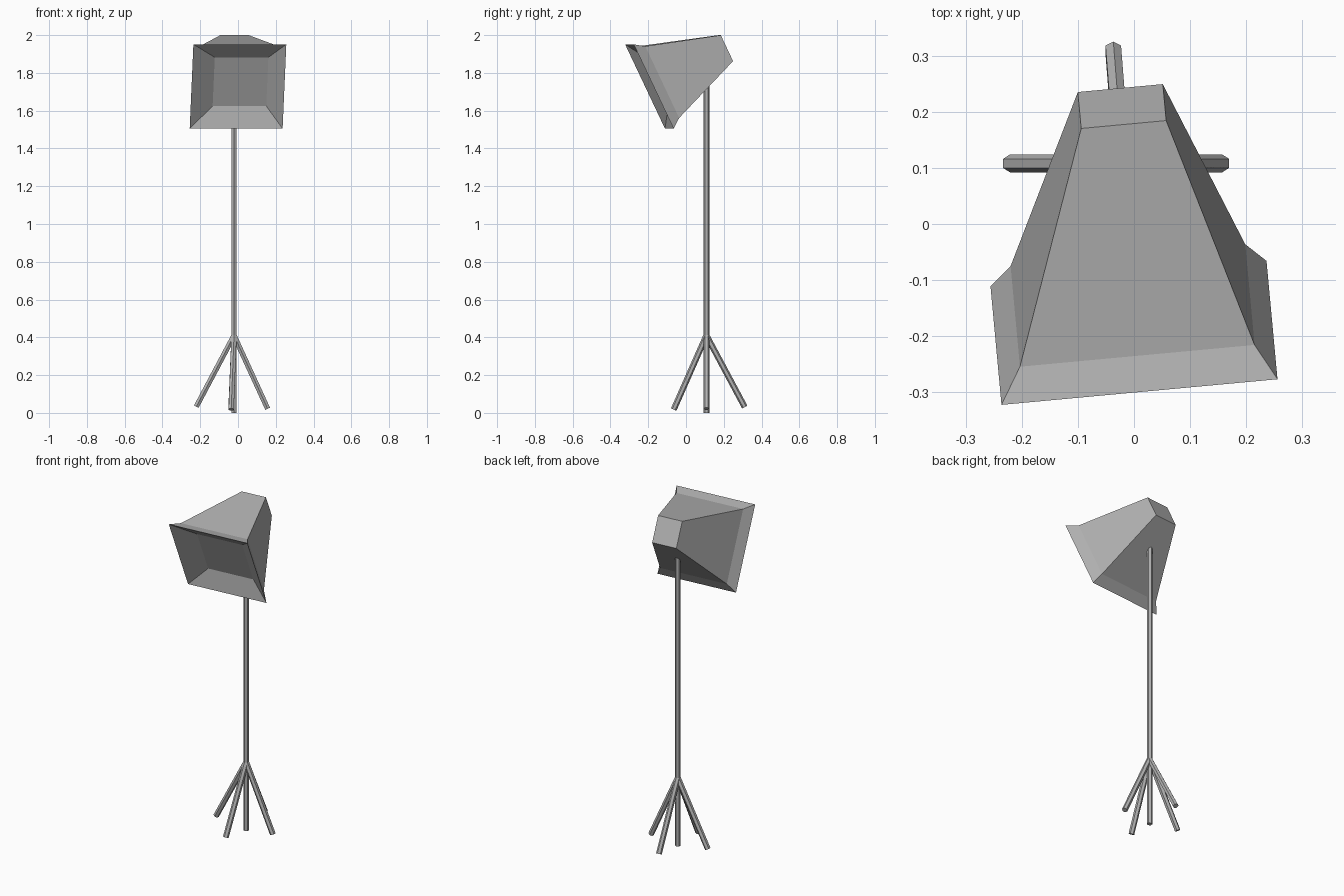
import bpy
import bmesh
from math import radians
from mathutils import Vector

cube = bpy.data.objects.get("Cube")
if cube:
    bpy.data.objects.remove(cube, do_unlink=True)

# Single painted-metal colour
grey = bpy.data.materials.new("plain grey")
grey.use_nodes = True
colour = (0.45, 0.45, 0.45, 1)
grey.diffuse_color = colour
grey.node_tree.nodes["Principled BSDF"].inputs["Base Color"].default_value = colour


def add_object(name, bm):
    bmesh.ops.recalc_face_normals(bm, faces=bm.faces)
    mesh = bpy.data.meshes.new(name)
    bm.to_mesh(mesh)
    bm.free()
    mesh.materials.append(grey)
    obj = bpy.data.objects.new(name, mesh)
    bpy.context.collection.objects.link(obj)
    return obj


def add_rod(name, start, end, radius=0.016):
    """Six-sided rod between two points."""
    start, end = Vector(start), Vector(end)
    axis = end - start
    bm = bmesh.new()
    bmesh.ops.create_cone(bm, cap_ends=True, segments=6, radius1=radius,
                          radius2=radius, depth=axis.length)
    # Put a corner of the hexagon on the y axis
    corner = max(bm.verts, key=lambda v: abs(v.co.y))
    if abs(corner.co.y) < radius * 0.95:
        for v in bm.verts:
            v.co.x, v.co.y = -v.co.y, v.co.x
    obj = add_object(name, bm)
    up = Vector((0, 0, 1))
    if axis.z < 0:
        axis = -axis
    obj.rotation_euler = up.rotation_difference(axis).to_euler()
    obj.location = (start + end) / 2
    return obj


# Lamp head: square rings from the back, over the rim, into the front panel
# (side length, depth behind rim, sideways shift, upward shift)
rings = [
    (0.152, 0.452, 0.016, 0.010),
    (0.420, 0.054, 0.002, 0.000),
    (0.494, 0.000, 0.000, 0.000),
    (0.285, 0.057, 0.018, 0.001),
]
bm = bmesh.new()
loops = []
for size, depth, dx, dz in rings:
    h = size / 2
    loops.append([bm.verts.new((dx + sx * h, depth, dz + sz * h))
                  for sx, sz in ((-1, -1), (1, -1), (1, 1), (-1, 1))])
for a, b in zip(loops, loops[1:]):
    for i in range(4):
        j = (i + 1) % 4
        bm.faces.new((a[i], a[j], b[j], b[i]))
bm.faces.new(loops[0])
bm.faces.new(loops[-1])
head = add_object("lamp_head", bm)
head.rotation_euler = (radians(25.4), 0, radians(5.3))
head.location = (0, -0.194, 1.728)

# Pole, running up into the head
px, py = -0.021, 0.108
add_rod("pole", (px, py, 0), (px, py, 1.78))

# Four splayed legs
feet = {
    "right_leg": (-0.221, py, 0.033),
    "left_leg": (0.157, py, 0.022),
    "front_leg": (-0.036, -0.065, 0.018),
    "back_leg": (-0.037, 0.311, 0.031),
}
for name, foot in feet.items():
    add_rod(name, (px, py, 0.41), foot)
